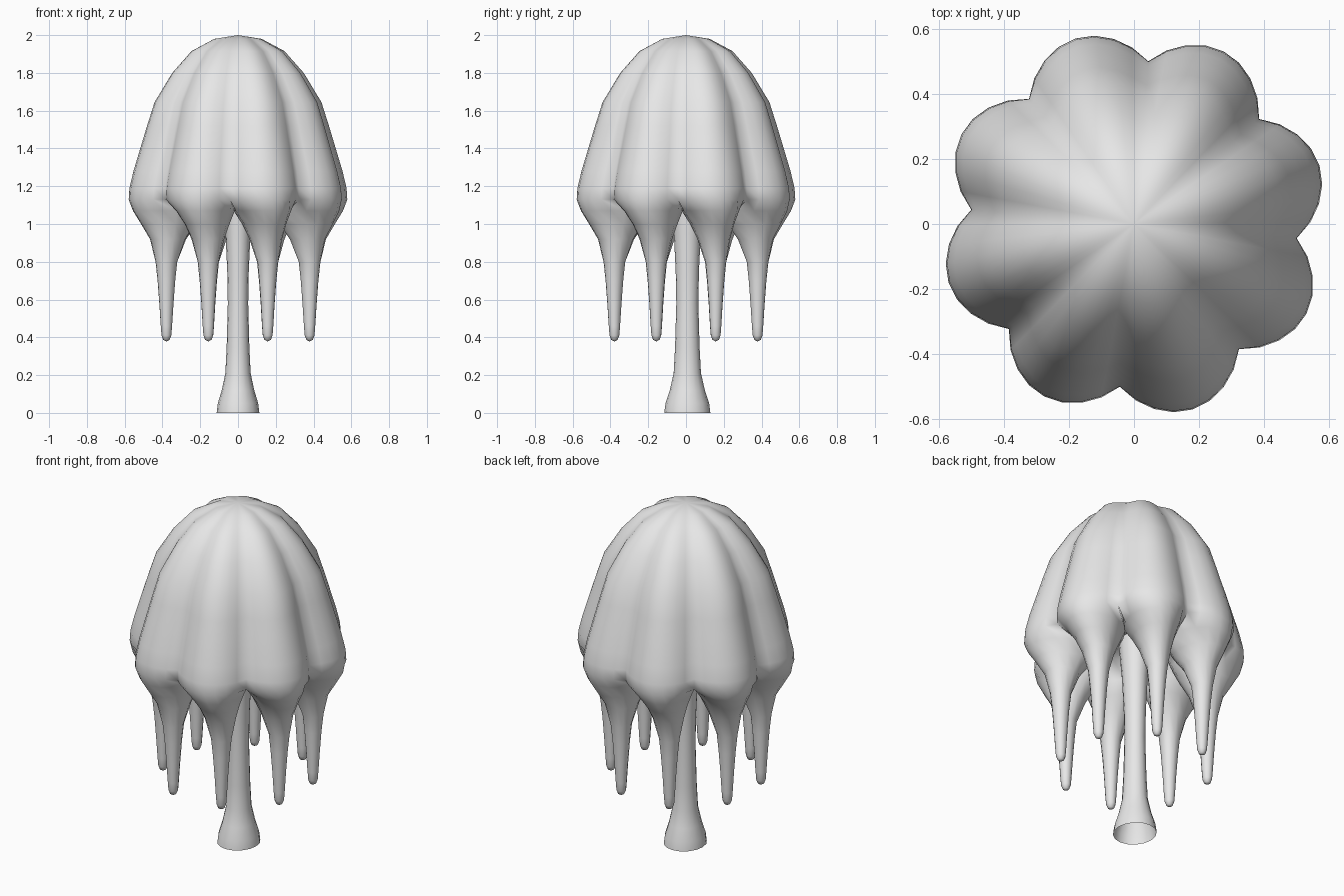
import bpy, bmesh, math
from math import sin, cos, pi, radians

if "Cube" in bpy.data.objects:
    bpy.data.objects.remove(bpy.data.objects["Cube"])

LOBES, SEG = 8, 8
N = LOBES * SEG
SKEW = -5.0  # cap lobes sit slightly rotated from the strands

grey = bpy.data.materials.new("pale_grey")
grey.diffuse_color = (0.8, 0.8, 0.8, 1)
grey.use_nodes = True
grey.node_tree.nodes["Principled BSDF"].inputs["Base Color"].default_value = grey.diffuse_color


def finish(bm, name, angle):
    bmesh.ops.recalc_face_normals(bm, faces=bm.faces)
    me = bpy.data.meshes.new(name)
    bm.to_mesh(me)
    bm.free()
    me.materials.append(grey)
    ob = bpy.data.objects.new(name, me)
    bpy.context.collection.objects.link(ob)
    bpy.ops.object.select_all(action='DESELECT')
    ob.select_set(True)
    bpy.context.view_layer.objects.active = ob
    bpy.ops.object.shade_smooth_by_angle(angle=radians(angle))
    return ob


def bridge(bm, a, b):
    n = len(a)
    for i in range(n):
        bm.faces.new((a[i], a[(i + 1) % n], b[(i + 1) % n], b[i]))


def polar(bm, r, deg, z):
    t = radians(deg)
    return bm.verts.new((r * cos(t), r * sin(t), z))


# Scalloped cap: lobed rings from the crown to the rim, valleys deepening downwards
bm = bmesh.new()
cap_profile = [(1.98, 0.13), (1.915, 0.255), (1.80, 0.36), (1.645, 0.457), (1.52, 0.498),
               (1.41, 0.532), (1.28, 0.572), (1.19, 0.594), (1.13, 0.598)]
top = bm.verts.new((0, 0, 2.0))
rings = []
for z, r in cap_profile:
    low = (2.0 - z) / 0.87
    depth, power = 0.11 + 0.05 * low, 1.5 - 0.6 * low
    ring = []
    for i in range(N):
        bulge = abs(sin(pi * i / SEG)) ** power
        ring.append(polar(bm, r * (1 - depth + depth * bulge), SKEW + 360 * i / N, z))
    rings.append(ring)
for i in range(N):
    bm.faces.new((top, rings[0][i], rings[0][(i + 1) % N]))
for a, b in zip(rings, rings[1:]):
    bridge(bm, a, b)
rim = rings[-1]

# Underside ceiling around the trunk
inner = [polar(bm, 0.20, SKEW + 22.5 * i, 1.18) for i in range(16)]
mids = [polar(bm, 0.35, SKEW + 45 * i, 1.16) for i in range(LOBES)]
centre = bm.verts.new((0, 0, 1.20))
for i in range(16):
    bm.faces.new((centre, inner[i], inner[(i + 1) % 16]))

# Hanging strands: z, radial centre, radial and sideways half widths, rotation
strand = [(1.07, 0.395, 0.188, 0.148, -3.5), (1.0, 0.395, 0.148, 0.112, -2),
          (0.92, 0.40, 0.095, 0.085, -1), (0.80, 0.41, 0.058, 0.056, 0),
          (0.70, 0.41, 0.047, 0.046, 0), (0.58, 0.41, 0.038, 0.037, 0),
          (0.46, 0.41, 0.030, 0.030, 0), (0.41, 0.41, 0.026, 0.026, 0),
          (0.387, 0.41, 0.017, 0.017, 0)]
phis = [-90 + 180 * k / SEG for k in range(SEG + 1)] + [120, 150, 180, 210, 240]
for l in range(LOBES):
    m = (l + 1) % LOBES
    loop = [rim[(l * SEG + k) % N] for k in range(SEG + 1)]
    loop += [mids[m], inner[2 * m], inner[2 * l + 1], inner[2 * l], mids[l]]
    for z, rc, a, b, turn in strand:
        t = radians(22.5 + 45 * l + turn)
        ring = []
        for p in phis:
            u, v = rc + a * cos(radians(p)), b * sin(radians(p))
            ring.append(bm.verts.new((u * cos(t) - v * sin(t), u * sin(t) + v * cos(t), z)))
        bridge(bm, loop, ring)
        loop = ring
    tip = polar(bm, 0.41, 22.5 + 45 * l, 0.378)
    for i in range(len(loop)):
        bm.faces.new((loop[i], loop[(i + 1) % len(loop)], tip))
finish(bm, "cap_with_strands", 120)

# Trunk: flared tube, open at the foot
bm = bmesh.new()
trunk_profile = [(0, 0.113), (0.05, 0.107), (0.12, 0.086), (0.21, 0.067), (0.35, 0.060),
                 (0.58, 0.054), (0.75, 0.057), (0.95, 0.066), (1.19, 0.085)]
prev = None
for z, r in trunk_profile:
    ring = [bm.verts.new((r * cos(2 * pi * i / 16), 0.007 + 1.08 * r * sin(2 * pi * i / 16), z))
            for i in range(16)]
    if prev:
        bridge(bm, prev, ring)
    prev = ring
finish(bm, "trunk", 60)
